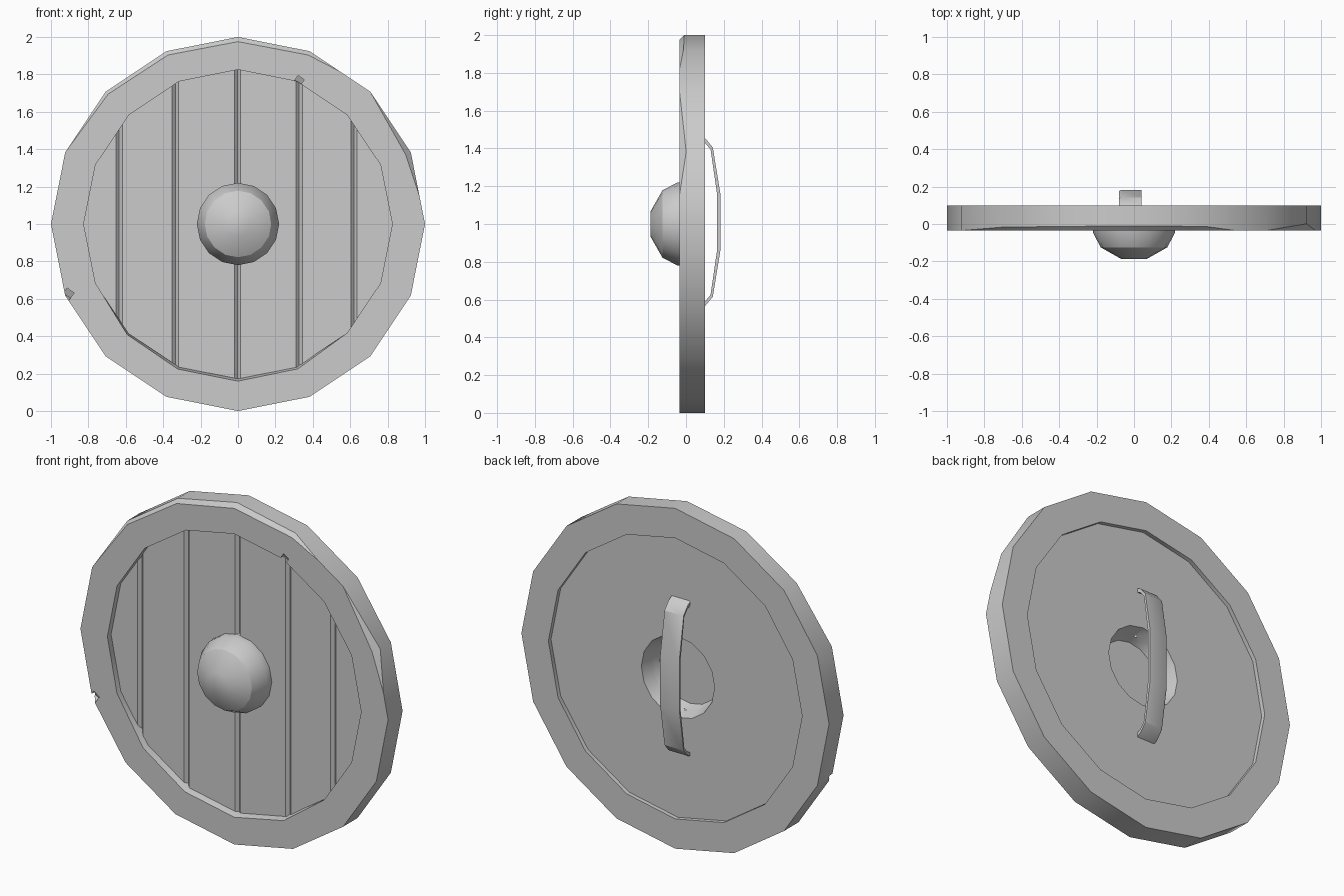
import bpy, bmesh, math
from mathutils import Matrix, Vector

cube = bpy.data.objects.get("Cube")
if cube:
    bpy.data.objects.remove(cube, do_unlink=True)

grey = bpy.data.materials.new("plain_grey")
grey.use_nodes = True
grey.diffuse_color = (0.6, 0.6, 0.6, 1)
grey.node_tree.nodes["Principled BSDF"].inputs["Base Color"].default_value = (0.6, 0.6, 0.6, 1)

SIDES = 16
FRONT, BACK = -0.035, 0.10


def polar(deg, r, y):
    a = math.radians(deg)
    return Vector((r * math.cos(a), y, 1 + r * math.sin(a)))


def finish(bm, name):
    bmesh.ops.remove_doubles(bm, verts=bm.verts, dist=0.0005)
    bmesh.ops.recalc_face_normals(bm, faces=bm.faces)
    mesh = bpy.data.meshes.new(name)
    bm.to_mesh(mesh)
    bm.free()
    mesh.materials.append(grey)
    obj = bpy.data.objects.new(name, mesh)
    bpy.context.collection.objects.link(obj)
    return obj


def select(obj):
    bpy.ops.object.select_all(action='DESELECT')
    obj.select_set(True)
    bpy.context.view_layer.objects.active = obj


def smooth(obj):
    select(obj)
    bpy.ops.object.shade_smooth_by_angle(angle=math.radians(30))


def cut(obj, cutter):
    cutter.hide_render = True
    mod = obj.modifiers.new("cut", 'BOOLEAN')
    mod.operation = 'DIFFERENCE'
    mod.solver = 'EXACT'
    mod.object = cutter
    select(obj)
    bpy.ops.object.modifier_apply(modifier=mod.name)
    bpy.data.objects.remove(cutter, do_unlink=True)


def bridge(bm, rings, closed):
    # Join neighbouring rings of vertices with quads
    pairs = list(zip(rings, rings[1:]))
    if closed:
        pairs.append((rings[-1], rings[0]))
    for a, b in pairs:
        n = len(a)
        for i in range(n):
            j = (i + 1) % n
            bm.faces.new((a[i], a[j], b[j], b[i]))


def box(name, centre, size, rotation):
    bm = bmesh.new()
    bmesh.ops.create_cube(bm, size=1, matrix=Matrix.Translation(centre) @ rotation
                          @ Matrix.Diagonal((*size, 1)))
    return finish(bm, name)


# Rim: a closed profile swept round, with worn edges at chosen angles
step = 360 / SIDES
angles = sorted([i * step for i in range(SIDES)] + [8.7, 56.25])
worn_top = {67.5: 0.022, 90: 0.025, 112.5: 0.022, 135: 0.018}
worn_inside = {225: 0.012, 247.5: 0.015, 270: 0.015, 292.5: 0.013}
bm = bmesh.new()
sections = []
for a in angles:
    off = math.radians(a % step - step / 2)
    chord = math.cos(math.pi / SIDES) / math.cos(off)
    chip, drop = worn_top.get(a, 0), worn_top.get(a, 0)
    if a == 22.5:
        chip, drop = 0.03, 0.036
    sections.append([bm.verts.new(polar(a, r * chord, y)) for r, y in (
        (0.825 + worn_inside.get(a, 0), FRONT),
        (1 - chip, FRONT),
        (1, FRONT + drop),
        (1, BACK),
        (0.825, BACK),
        (0.825, 0.02))])
bridge(bm, sections, True)
rim = finish(bm, "rim")

# Small battle nicks in the rim
for deg, r, size in ((202.5, 0.985, 0.045), (67, 0.83, 0.04)):
    cut(rim, box("nick_cutter", polar(deg, r, FRONT), (size, size, size),
                 Matrix.Rotation(math.radians(35), 4, 'Y')
                 @ Matrix.Rotation(math.radians(30), 4, 'X')))
smooth(rim)

# Plank board, recessed on both faces
bm = bmesh.new()
rings = [[bm.verts.new(polar(i * step, 0.828, y)) for i in range(SIDES)]
         for y in (0.0, 0.075)]
bridge(bm, rings, False)
for ring in rings:
    bm.faces.new(ring)
board = finish(bm, "plank_board")

# Grooves between the planks
for x in (-0.635, -0.335, -0.003, 0.327, 0.62):
    cut(board, box("groove_cutter", Vector((x, 0, 1)), (0.024, 0.024, 2.2),
                   Matrix.Rotation(math.radians(45), 4, 'Z')))

# Hand hole behind the boss, wider at the back
bm = bmesh.new()
rings = [[bm.verts.new(polar(i * step, r, y)) for i in range(SIDES)]
         for r, y in ((0.205, -0.03), (0.246, 0.1))]
bridge(bm, rings, False)
for ring in rings:
    bm.faces.new(ring)
cut(board, finish(bm, "hole_cutter"))
smooth(board)

# Boss: faceted dome with a flat cap and a flat hollow back
bm = bmesh.new()
profile = ((0.2, -0.04), (0.217, 0.005), (0.22, 0.003), (0.22, -0.045),
           (0.178, -0.125), (0.068, -0.187))
rings = [[bm.verts.new(polar(i * step, r, y)) for i in range(SIDES)] for r, y in profile]
bridge(bm, rings, False)
bm.faces.new(rings[0])
bm.faces.new(rings[-1])
boss = finish(bm, "boss")
smooth(boss)

# Grip: a bent strap on the back
outer = [(0.07, 0.46), (0.105, 0.44), (0.142, 0.395), (0.182, 0.15)]
inner = [(0.07, 0.435), (0.1, 0.42), (0.13, 0.385), (0.165, 0.145)]
outer += [(y, -h) for y, h in reversed(outer)]
inner += [(y, -h) for y, h in reversed(inner)]
bm = bmesh.new()
sections = []
for (yo, zo), (yi, zi) in zip(outer, inner):
    sections.append([bm.verts.new((x, y, 1.01 + z)) for x, y, z in (
        (-0.08, yi, zi), (0.04, yi, zi), (0.04, yo, zo),
        (-0.068, yo, zo), (-0.08, yo - 0.006, zo))])
bridge(bm, sections, False)
bm.faces.new(sections[0])
bm.faces.new(sections[-1])
grip = finish(bm, "grip")
smooth(grip)
